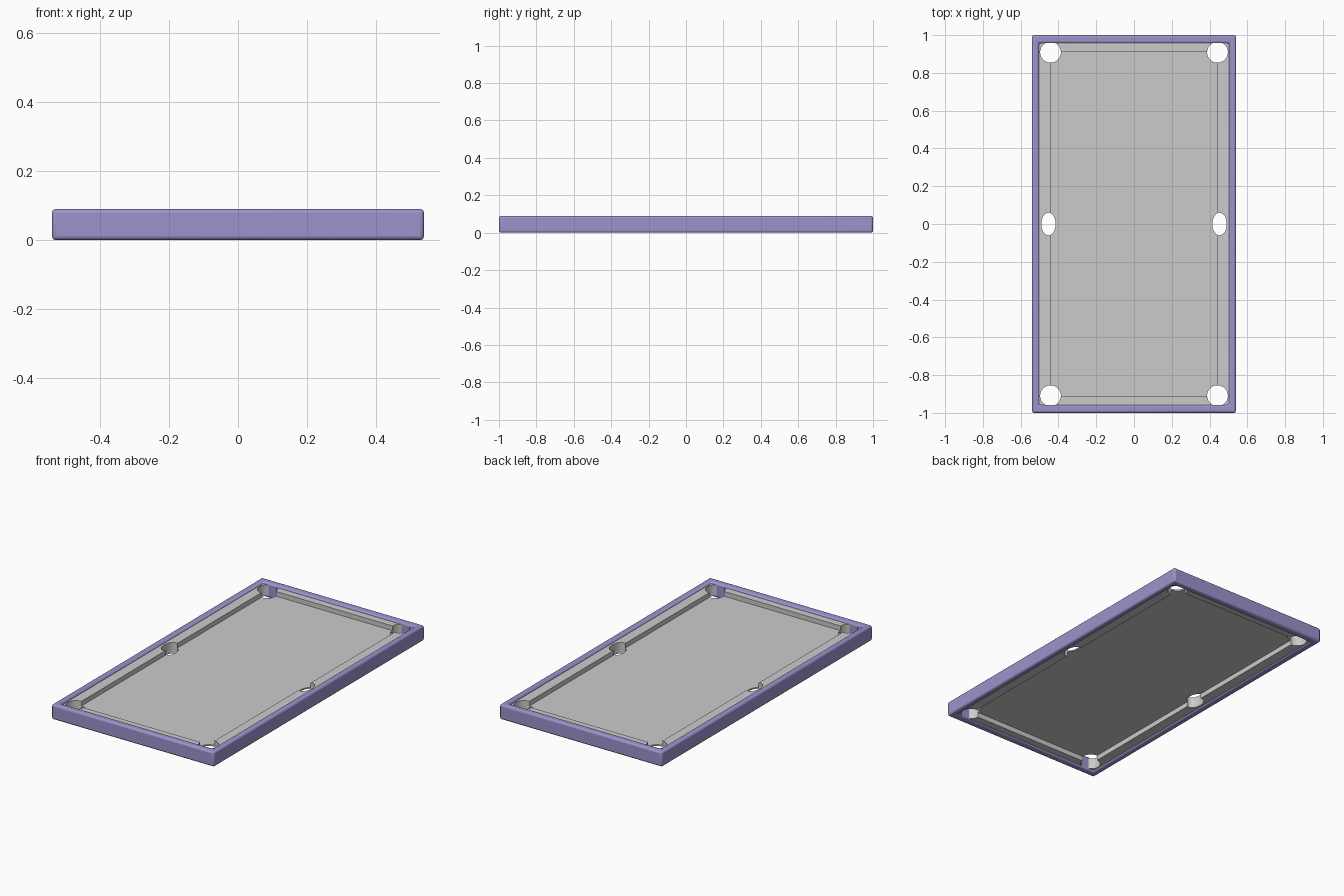
import bpy, bmesh, math
from mathutils import Matrix

if "Cube" in bpy.data.objects:
    bpy.data.objects.remove(bpy.data.objects["Cube"])


def finish(bm, name):
    bmesh.ops.recalc_face_normals(bm, faces=bm.faces)
    me = bpy.data.meshes.new(name)
    bm.to_mesh(me)
    bm.free()
    ob = bpy.data.objects.new(name, me)
    bpy.context.collection.objects.link(ob)
    return ob


def ring(name, outer, inner, z0, z1):
    """Rectangular ring; outer and inner are (half x, half y)."""
    bm = bmesh.new()
    loops = []
    for (hx, hy), z in ((outer, z0), (outer, z1), (inner, z1), (inner, z0)):
        loops.append([bm.verts.new((sx * hx, sy * hy, z))
                      for sx, sy in ((-1, -1), (1, -1), (1, 1), (-1, 1))])
    for i in range(4):
        a, b = loops[i], loops[(i + 1) % 4]
        for j in range(4):
            k = (j + 1) % 4
            bm.faces.new((a[j], a[k], b[k], b[j]))
    return finish(bm, name)


# Wooden outer frame with rounded edges
frame = ring("outer_frame", (0.54, 1.0), (0.503, 0.957), 0.0, 0.09)
wood = bpy.data.materials.new("frame_purple")
wood.diffuse_color = (0.34, 0.29, 0.60, 1)
wood.use_nodes = True
wood.node_tree.nodes["Principled BSDF"].inputs["Base Color"].default_value = wood.diffuse_color
frame.data.materials.append(wood)
bevel = frame.modifiers.new("rounded_edges", 'BEVEL')
bevel.width = 0.011
bevel.segments = 3
bpy.context.view_layer.objects.active = frame
frame.select_set(True)
bpy.ops.object.shade_smooth_by_angle(angle=math.radians(35))
frame.select_set(False)

# Cushion rails and the recessed playing bed
cushions = ring("cushion_rails", (0.504, 0.958), (0.443, 0.913), 0.012, 0.078)
bm = bmesh.new()
bmesh.ops.create_cube(bm, size=1, matrix=Matrix.Translation((0, 0, 0.046))
                      @ Matrix.Diagonal((0.888, 1.828, 0.008, 1)))
bed = finish(bm, "playing_bed")

# Pocket cutters: round at the corners, narrow ovals at the sides
bm = bmesh.new()
for sx in (-1, 1):
    for x, y, rx, ry in ((0.442, 0.909, 0.055, 0.055),
                         (0.442, -0.909, 0.055, 0.055),
                         (0.453, 0, 0.038, 0.06)):
        bmesh.ops.create_cone(
            bm, cap_ends=True, segments=32, radius1=1, radius2=1, depth=1,
            matrix=Matrix.Translation((sx * x, y, 0.05))
            @ Matrix.Diagonal((rx, ry, 0.3, 1)))
cutter = finish(bm, "pocket_cutter")
cutter.hide_render = True
cutter.hide_viewport = True

for ob in (cushions, bed):
    cut = ob.modifiers.new("pockets", 'BOOLEAN')
    cut.operation = 'DIFFERENCE'
    cut.solver = 'EXACT'
    cut.object = cutter
    bpy.context.view_layer.objects.active = ob
    ob.select_set(True)
    bpy.ops.object.shade_smooth_by_angle(angle=math.radians(30))
    ob.select_set(False)
